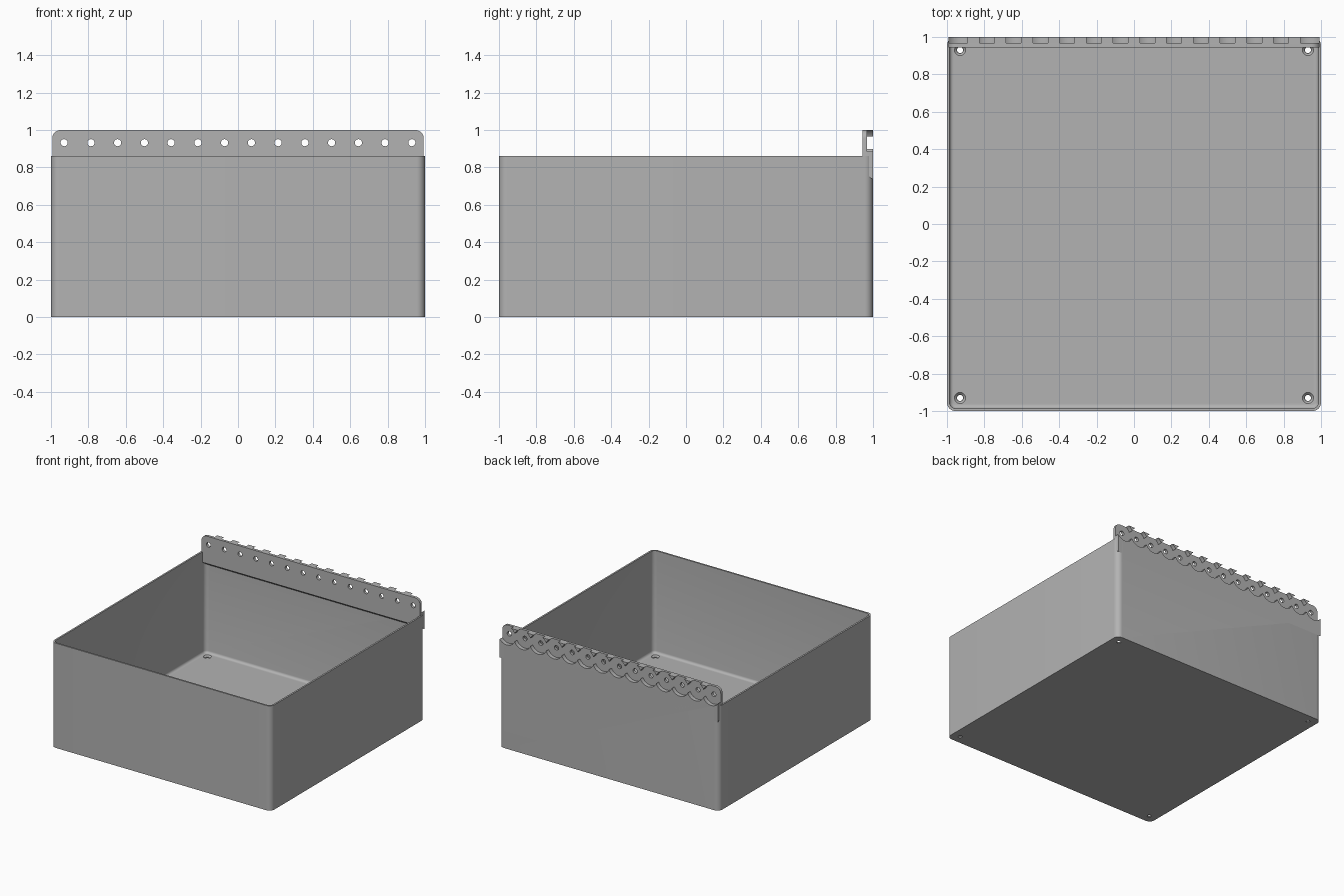
import bpy, bmesh, math
from mathutils import Matrix, Vector

cube = bpy.data.objects.get("Cube")
if cube:
    bpy.data.objects.remove(cube, do_unlink=True)

grey = bpy.data.materials.new("plain_grey")
grey.use_nodes = True
COLOUR = (0.45, 0.45, 0.45, 1)
grey.diffuse_color = COLOUR
grey.node_tree.nodes["Principled BSDF"].inputs["Base Color"].default_value = COLOUR

HEIGHT, WALL, FLOOR = 0.86, 0.014, 0.02
HOLES, PITCH, HOLE_Z = 14, 0.143, 0.932
hole_xs = [(i - (HOLES - 1) / 2) * PITCH for i in range(HOLES)]


def make_object(name, bm):
    bmesh.ops.recalc_face_normals(bm, faces=bm.faces)
    mesh = bpy.data.meshes.new(name)
    bm.to_mesh(mesh)
    bm.free()
    obj = bpy.data.objects.new(name, mesh)
    bpy.context.collection.objects.link(obj)
    return obj


def rounded_corner(cx, cy, radius, start, steps=8):
    angles = [start + math.pi / 2 * i / steps for i in range(steps + 1)]
    return [(cx + radius * math.cos(a), cy + radius * math.sin(a)) for a in angles]


def rounded_square(half, radius):
    points = []
    c = half - radius
    for i, (sx, sy) in enumerate([(1, 1), (-1, 1), (-1, -1), (1, -1)]):
        points += rounded_corner(sx * c, sy * c, radius, i * math.pi / 2)
    return points


def prism(points, direction):
    bm = bmesh.new()
    face = bm.faces.new([bm.verts.new(p) for p in points])
    new = bmesh.ops.extrude_face_region(bm, geom=[face])["geom"]
    moved = [v for v in new if isinstance(v, bmesh.types.BMVert)]
    bmesh.ops.translate(bm, verts=moved, vec=Vector(direction))
    return bm


def add_cylinder(bm, centre, depth, r1, r2, along_y=False, sides=32):
    matrix = Matrix.Translation(centre)
    if along_y:
        matrix = matrix @ Matrix.Rotation(math.pi / 2, 4, "X")
    bmesh.ops.create_cone(bm, cap_ends=True, segments=sides, radius1=r1,
                          radius2=r2, depth=depth, matrix=matrix)


def cut(target, cutter):
    mod = target.modifiers.new("cut", "BOOLEAN")
    mod.operation, mod.solver, mod.object = "DIFFERENCE", "EXACT", cutter
    bpy.context.view_layer.objects.active = target
    bpy.ops.object.modifier_apply(modifier=mod.name)


# Box shell with rounded corners
box = make_object("open_box", prism(
    [(x, y, 0) for x, y in rounded_square(1, 0.045)], (0, 0, HEIGHT)))
box.data.materials.append(grey)

# Inside of the box, with a filleted floor edge
bm = prism([(x, y, FLOOR) for x, y in rounded_square(1 - WALL, 0.032)], (0, 0, HEIGHT))
rim = [e for e in bm.edges if all(v.co.z < FLOOR + 0.001 for v in e.verts)]
bmesh.ops.bevel(bm, geom=rim, offset=0.02, segments=4, profile=0.5, affect="EDGES")
cavity = make_object("cavity_cutter", bm)

# Countersunk screw holes in the floor corners
bm = bmesh.new()
for sx in (-1, 1):
    for sy in (-1, 1):
        add_cylinder(bm, (sx * 0.93, sy * 0.93, 0), 0.1, 0.016, 0.016)
screw_holes = make_object("screw_hole_cutter", bm)
bm = bmesh.new()
for sx in (-1, 1):
    for sy in (-1, 1):
        add_cylinder(bm, (sx * 0.93, sy * 0.93, FLOOR), 0.024, 0.018, 0.042)
sinks = make_object("countersink_cutter", bm)

# Mounting rail with rounded top corners and a sloping underside
half, radius, low = 0.993, 0.045, 0.735
outline = [(-half, low), (half, low)]
outline += rounded_corner(half - radius, 1 - radius, radius, 0)
outline += rounded_corner(-half + radius, 1 - radius, radius, math.pi / 2)
bm = prism([(x, 0.945, z) for x, z in outline], (0, 0.055, 0))
for v in bm.verts:
    if v.co.z < low + 0.001 and v.co.y < 0.96:
        v.co.z += 0.04
rail = make_object("mounting_rail", bm)
rail.data.materials.append(grey)

# Round recesses behind the rail, in two sets that do not overlap themselves
recesses = []
for start in (0, 1):
    bm = bmesh.new()
    for x in hole_xs[start::2]:
        add_cylinder(bm, (x, 1.017, HOLE_Z), 0.1, 0.079, 0.079, True, 48)
    recesses.append(make_object("recess_cutter", bm))

# Row of through holes
bm = bmesh.new()
for x in hole_xs:
    add_cylinder(bm, (x, 0.96, HOLE_Z), 0.2, 0.019, 0.019, True, 24)
rail_holes = make_object("rail_hole_cutter", bm)

for cutter in [cavity, screw_holes, sinks] + recesses:
    cut(box, cutter)
for cutter in recesses + [rail_holes]:
    cut(rail, cutter)
for cutter in [cavity, screw_holes, sinks, rail_holes] + recesses:
    bpy.data.objects.remove(cutter, do_unlink=True)

# Smooth curved surfaces, keep crisp edges
for obj in (box, rail):
    bpy.ops.object.select_all(action="DESELECT")
    obj.select_set(True)
    bpy.context.view_layer.objects.active = obj
    bpy.ops.object.shade_smooth_by_angle(angle=math.radians(30))
